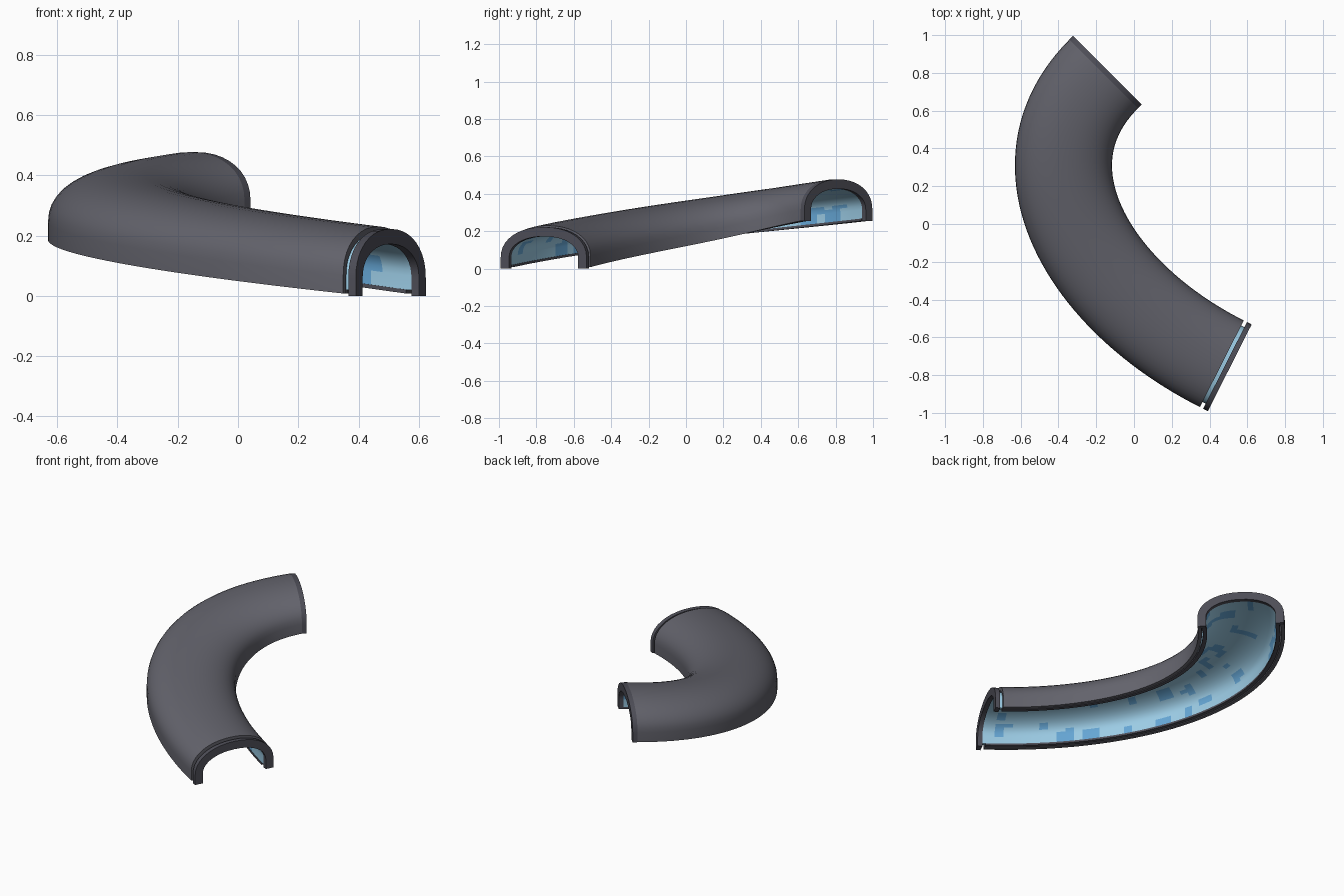
import bpy, bmesh, math, random
from mathutils import Vector
from mathutils.geometry import interpolate_bezier

if "Cube" in bpy.data.objects:
    bpy.data.objects.remove(bpy.data.objects["Cube"])

random.seed(4)
HALF_W, HEIGHT, LEG, ARC = 0.257, 0.222, 0.06, 20


def material(name, rgb):
    m = bpy.data.materials.new(name)
    m.diffuse_color = (*rgb, 1)
    m.use_nodes = True
    m.node_tree.nodes["Principled BSDF"].inputs["Base Color"].default_value = m.diffuse_color
    return m


GREY = material("shell_grey", (0.125, 0.125, 0.15))
DARK = material("frame_grey", (0.075, 0.075, 0.095))
BLUES = [material("light_blue", (0.33, 0.6, 0.78)),
         material("mid_blue", (0.13, 0.38, 0.66))]


def arch(d, foot=0.0):
    """Half-pipe outline inset by d, from one foot over the top to the other."""
    w, h = HALF_W - d, HEIGHT - d - LEG
    pts = [(w, foot)]
    for k in range(ARC + 1):
        a = math.pi * k / ARC
        c, s = math.cos(a), math.sin(a)
        pts.append((w * math.copysign(abs(c) ** 0.93, c), LEG + h * s ** 0.93))
    return pts + [(-w, foot)]


def sweep(name, frames, section, mats, pick=None):
    """Sweep a closed upright section along (position, heading) frames."""
    bm = bmesh.new()
    rings = []
    for p, t in frames:
        side = Vector((t.y, -t.x, 0)).normalized()
        rings.append([bm.verts.new(p + side * u + Vector((0, 0, v))) for u, v in section])
    n = len(section)
    for i in range(len(rings) - 1):
        for j in range(n):
            k = (j + 1) % n
            f = bm.faces.new((rings[i][j], rings[i][k], rings[i + 1][k], rings[i + 1][j]))
            if pick:
                f.material_index = pick(i, min(j, n - 1 - j - 1))
    # end caps as a strip between outer and inner outline
    for r in (rings[0], rings[-1]):
        for j in range(n // 2 - 1):
            bm.faces.new((r[j], r[j + 1], r[n - 2 - j], r[n - 1 - j]))
    bmesh.ops.recalc_face_normals(bm, faces=bm.faces)
    me = bpy.data.meshes.new(name)
    bm.to_mesh(me)
    bm.free()
    ob = bpy.data.objects.new(name, me)
    bpy.context.collection.objects.link(ob)
    for m in mats:
        me.materials.append(m)
    bpy.ops.object.select_all(action='DESELECT')
    ob.select_set(True)
    bpy.context.view_layer.objects.active = ob
    bpy.ops.object.shade_smooth_by_angle(angle=math.radians(30))
    return ob


def band(outer, inner, foot=0.0):
    return arch(outer, foot) + arch(inner, foot)[::-1]


# rising curved centre line
P = [Vector(p) for p in ((0.465, -0.74, 0.008), (-0.247, -0.38, 0.095),
                         (-0.645, 0.31, 0.185), (-0.16, 0.795, 0.255))]
N = 48
pts = interpolate_bezier(*P, N + 1)
path = []
for i, p in enumerate(pts):
    t = pts[min(i + 1, N)] - pts[max(i - 1, 0)]
    if i == 0:
        t = P[1] - P[0]
    if i == N:
        t = P[3] - P[2]
    path.append((p, Vector((t.x, t.y, 0)).normalized()))
(p0, t0), (p1, t1) = path[0], path[-1]

# outer shell
sweep("outer_shell", path, band(0.0, 0.022), [GREY])

# frames at both ends
low = Vector((p0.x, p0.y, 0))
sweep("lower_end_frame", [(low - t0 * 0.047, t0), (low - t0 * 0.019, t0)], band(0, 0.05), [DARK])
sweep("upper_end_frame", [(p1, t1), (p1 + t1 * 0.028, t1)], band(0, 0.05), [DARK])

# blocky patches on the lining
patches = set()
for _ in range(75):
    a, b = random.randrange(N + 1), random.randrange(ARC + 2)
    for i in range(random.randint(1, 2)):
        for j in range(random.randint(1, 3)):
            patches.add((a + i, b + j))
lining_path = [(p0 - t0 * 0.019, t0)] + path
sweep("patterned_lining", lining_path, band(0.03, 0.05, 0.012), BLUES,
      lambda i, j: int((i, j) in patches))

# rails under both feet of the lining
for side, name in ((1, "inner_rail"), (-1, "outer_rail")):
    a, b = side * (HALF_W - 0.028), side * (HALF_W - 0.053)
    sweep(name, path, [(a, 0.0), (a, 0.013), (b, 0.013), (b, 0.0)], [DARK])
